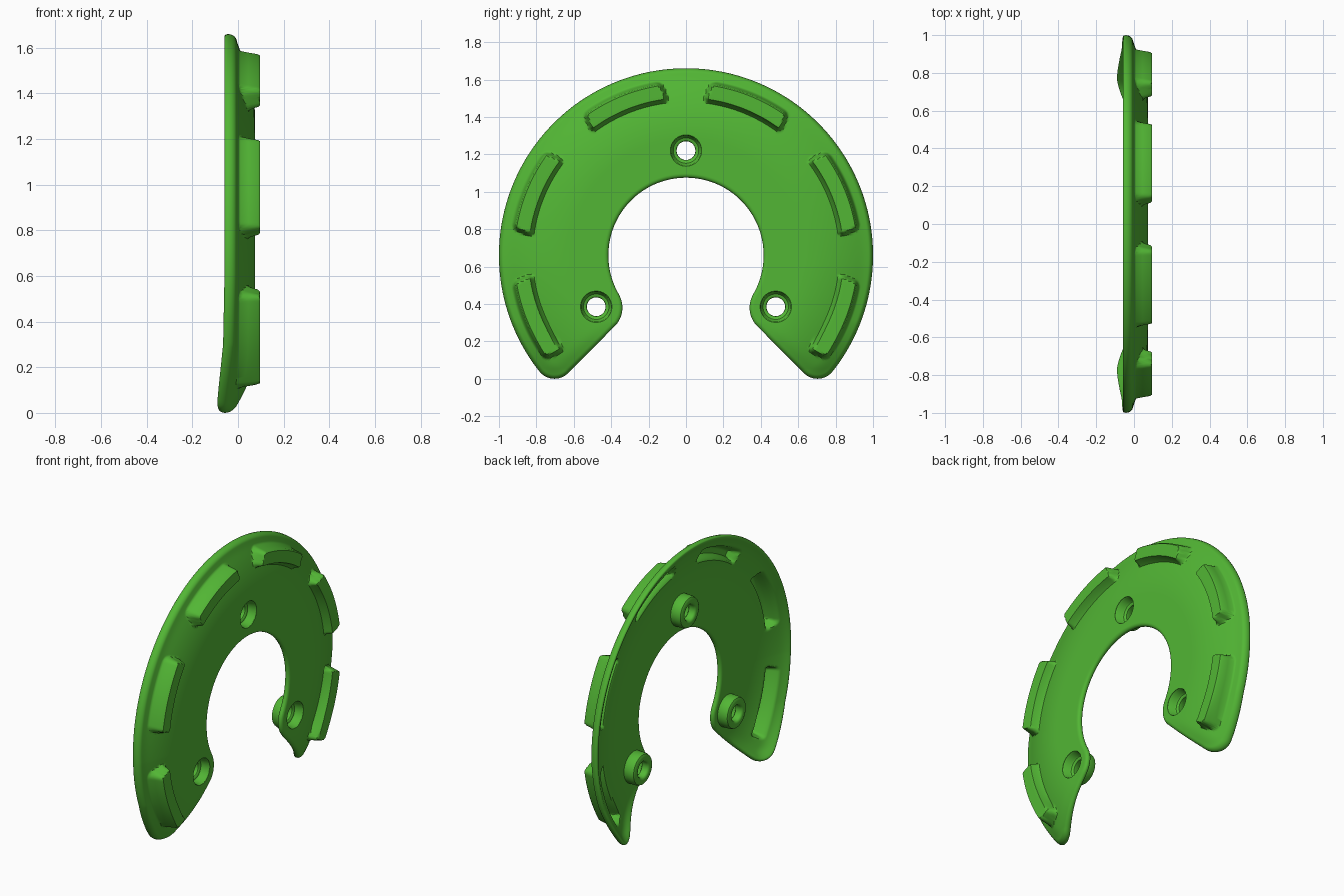
import bpy, bmesh, math
from mathutils import Vector, kdtree

if "Cube" in bpy.data.objects:
    bpy.data.objects.remove(bpy.data.objects["Cube"])

CEN_Z = 0.66          # centre of the horseshoe in the YZ plane
R_IN = 0.415
LOBE = (0.48, 0.38, 0.14)
TIP = (0.703, 0.102, 0.102)
HOLES = [(0.0, 1.22), (0.48, 0.385), (-0.48, 0.385)]
PADS = [68, 22.5, -22.5]   # pad centre angles on one half

green = bpy.data.materials.new("green")
green.diffuse_color = (0.085, 0.47, 0.035, 1)
green.use_nodes = True
green.node_tree.nodes["Principled BSDF"].inputs["Base Color"].default_value = green.diffuse_color


def clamp(v):
    return max(0.0, min(1.0, v))


def smooth(v):
    v = clamp(v)
    return v * v * (3 - 2 * v)


def arc(cy, cz, r, a0, a1, n):
    return [Vector((cy + r * math.cos(math.radians(a0 + (a1 - a0) * i / n)),
                    cz + r * math.sin(math.radians(a0 + (a1 - a0) * i / n)))) for i in range(n + 1)]


def resample(pts, n):
    acc = [0]
    for a, b in zip(pts, pts[1:]):
        acc.append(acc[-1] + (b - a).length)
    out, k = [], 0
    for i in range(n + 1):
        s = acc[-1] * i / n
        while k < len(pts) - 2 and acc[k + 1] < s:
            k += 1
        f = (s - acc[k]) / max(acc[k + 1] - acc[k], 1e-9)
        out.append(pts[k].lerp(pts[k + 1], clamp(f)))
    return out


def finish(ob):
    ob.data.materials.clear()
    ob.data.materials.append(green)
    bpy.ops.object.select_all(action='DESELECT')
    ob.select_set(True)
    bpy.context.view_layer.objects.active = ob
    bpy.ops.object.shade_smooth_by_angle(angle=math.radians(40))


def add_object(name, bm):
    bmesh.ops.recalc_face_normals(bm, faces=bm.faces)
    me = bpy.data.meshes.new(name)
    bm.to_mesh(me)
    bm.free()
    ob = bpy.data.objects.new(name, me)
    bpy.context.collection.objects.link(ob)
    return ob


# outline of one half: inner edge with lobe, outer edge with rounded tip
inner = arc(0, CEN_Z, R_IN, 90, -30.2, 900) + arc(*LOBE, 149.8, 225, 200)[1:]
outer = arc(0, CEN_Z, 1.0, 90, -38.5, 2200) + arc(*TIP, -38.5, -135, 200)[1:]
closing = [inner[-1].lerp(outer[-1], i / 500) for i in range(501)]
edge = inner + outer + closing
tree = kdtree.KDTree(len(edge))
for i, p in enumerate(edge):
    tree.insert((p.x, p.y, 0), i)
tree.balance()


def pad_distance(r, ang):
    """Signed distance to the nearest rounded pad, negative inside."""
    best = 9
    for c in PADS:
        dx = abs(math.radians(ang - c)) * r - (0.232 - 0.035)
        dy = abs(r - 0.882) - (0.06 - 0.035)
        best = min(best, math.hypot(max(dx, 0), max(dy, 0)) + min(max(dx, dy), 0) - 0.035)
    return best


def heights(p, on_edge):
    """Front and back x of the dished shell at a point."""
    y, z = p
    r = math.hypot(y, z - CEN_Z)
    d = 0 if on_edge else tree.find((y, z, 0))[2]
    mid = 0.057 - 0.1 * clamp((r - 0.62) / 0.38) ** 2
    mid -= 0.01 * clamp((0.6 - z) / 0.5) * clamp((r - 0.6) / 0.3)
    mid -= 0.022 * math.exp(-(d / 0.05) ** 2) * clamp((0.3 - z) / 0.25)
    th = 0.018 + 0.008 * math.exp(-(d / 0.04) ** 2) * clamp((r - 0.7) / 0.2)
    th *= math.sqrt(1 - (1 - min(d / 0.022, 1)) ** 2)
    sd = pad_distance(r, math.degrees(math.atan2(z - CEN_Z, y)))
    front, back = mid + th, mid - th
    front += (0.096 - front) * smooth(-sd / 0.022) if sd < 0 else 0
    back += (0.06 - back) * smooth(-(sd + 0.012) / 0.035)
    return front, back


# shell plate with hollow raised pads, mirrored across the middle
COLS, ROWS = 240, 72
ins, outs = resample(inner, COLS), resample(outer, COLS)
bm = bmesh.new()
grid = []
for i in range(COLS + 1):
    col = []
    for j in range(ROWS + 1):
        t = j / ROWS
        v = t - 0.6 * math.sin(2 * math.pi * t) / (2 * math.pi)
        p = ins[i].lerp(outs[i], v)
        if i == 0:
            p.x = 0
        rim = j in (0, ROWS) or i == COLS
        f, b = heights(p, rim)
        vf = bm.verts.new((f, p.x, p.y))
        col.append((vf, vf if rim else bm.verts.new((b, p.x, p.y))))
    grid.append(col)
for i in range(COLS):
    for j in range(ROWS):
        for s in (0, 1):
            quad = [grid[i][j][s], grid[i + 1][j][s], grid[i + 1][j + 1][s], grid[i][j + 1][s]]
            if not bm.faces.get(quad):
                bm.faces.new(quad if s == 0 else quad[::-1])
half = bm.verts[:] + bm.edges[:] + bm.faces[:]
copy = bmesh.ops.duplicate(bm, geom=half)["geom"]
for g in copy:
    if isinstance(g, bmesh.types.BMVert):
        g.co.y = -g.co.y
bmesh.ops.reverse_faces(bm, faces=[g for g in copy if isinstance(g, bmesh.types.BMFace)])
bmesh.ops.remove_doubles(bm, verts=[v for v in bm.verts if abs(v.co.y) < 1e-5], dist=1e-5)
plate = add_object("shell_plate", bm)

# openings for the bolt cups
for y, z in HOLES:
    bpy.ops.mesh.primitive_cylinder_add(vertices=48, radius=0.084, depth=0.4,
                                        location=(0, y, z), rotation=(0, math.pi / 2, 0))
    cutter = bpy.context.object
    cutter.name = "hole_cutter"
    cutter.hide_render = True
    mod = plate.modifiers.new("hole", 'BOOLEAN')
    mod.operation, mod.solver, mod.object = 'DIFFERENCE', 'EXACT', cutter
    bpy.context.view_layer.objects.active = plate
    bpy.ops.object.modifier_apply(modifier=mod.name)
    bpy.data.objects.remove(cutter)
finish(plate)

# bolt cups: recessed seat in front, ring boss behind, as (radius, x)
PROFILE = [(0.092, 0.066), (0.086, 0.073), (0.08, 0.066), (0.074, 0.03), (0.068, 0.022), (0.056, 0.02),
           (0.051, 0.015), (0.05, -0.02), (0.056, -0.029), (0.066, -0.032), (0.084, -0.032),
           (0.095, -0.026), (0.1, -0.012), (0.102, 0.05)]
for k, (y, z) in enumerate(HOLES):
    bm = bmesh.new()
    n = 48
    rings = [[bm.verts.new((x, y + r * math.cos(2 * math.pi * i / n), z + r * math.sin(2 * math.pi * i / n)))
              for i in range(n)] for r, x in PROFILE]
    for a, b in zip(rings, rings[1:] + rings[:1]):
        for i in range(n):
            bm.faces.new((a[i], a[(i + 1) % n], b[(i + 1) % n], b[i]))
    finish(add_object(f"bolt_cup_{k + 1}", bm))
